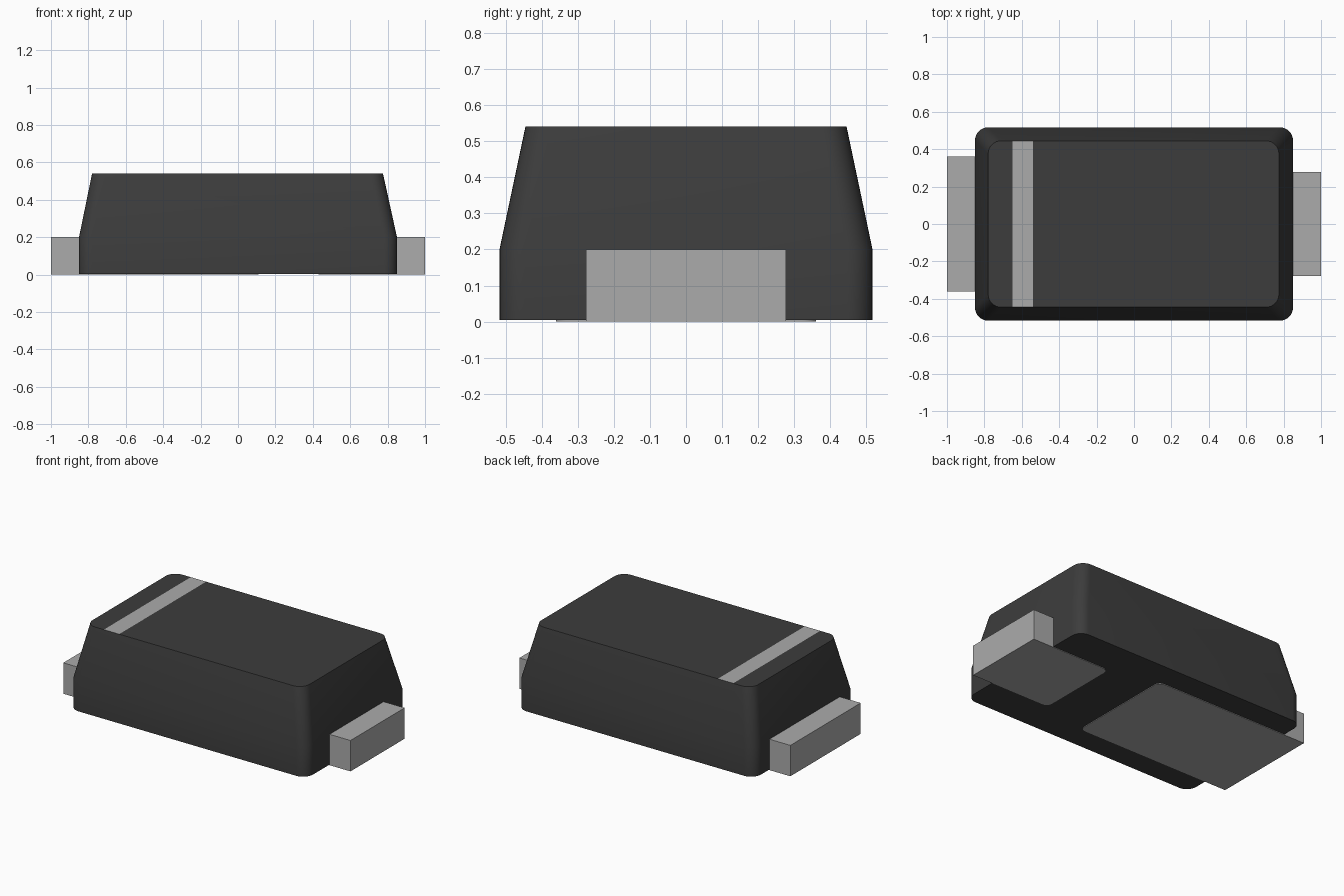
import bpy, bmesh, math

cube = bpy.data.objects.get("Cube")
if cube:
    bpy.data.objects.remove(cube, do_unlink=True)


def material(name, value):
    m = bpy.data.materials.new(name)
    m.use_nodes = True
    colour = (value, value, value, 1)
    m.diffuse_color = colour
    m.node_tree.nodes["Principled BSDF"].inputs["Base Color"].default_value = colour
    return m


BLACK = material("black plastic", 0.046)
GREY = material("light grey metal", 0.41)


def outline(x0, x1, hy, r_left, r_right, steps=8):
    """Counter-clockwise rectangle with separate corner radii at each end."""
    points = []
    corners = [(x1, hy, r_right, 0), (x0, hy, r_left, 90),
               (x0, -hy, r_left, 180), (x1, -hy, r_right, 270)]
    for x, y, r, start in corners:
        if r == 0:
            points.append((x, y))
            continue
        cx = x - math.copysign(r, x - (x0 + x1) / 2)
        cy = y - math.copysign(r, y)
        for i in range(steps + 1):
            a = math.radians(start + 90 * i / steps)
            points.append((cx + r * math.cos(a), cy + r * math.sin(a)))
    return points


def loft(name, sections, materials, stripe=None):
    """Skin a stack of (outline, z) sections and cap both ends."""
    bm = bmesh.new()
    rings = [[bm.verts.new((x, y, z)) for x, y in pts] for pts, z in sections]
    for low, high in zip(rings, rings[1:]):
        n = len(low)
        for i in range(n):
            j = (i + 1) % n
            bm.faces.new((low[i], low[j], high[j], high[i]))
    bm.faces.new(rings[0][::-1])
    top = bm.faces.new(rings[-1])
    if stripe:
        # Cut the top face across and colour the strip between the cuts
        z_top = sections[-1][1]
        for x in stripe:
            tops = [f for f in bm.faces if all(abs(v.co.z - z_top) < 1e-5 for v in f.verts)]
            geom = tops + list({e for f in tops for e in f.edges}) + list({v for f in tops for v in f.verts})
            bmesh.ops.bisect_plane(bm, geom=geom, plane_co=(x, 0, 0), plane_no=(1, 0, 0))
        for f in bm.faces:
            c = f.calc_center_median()
            if c.z > z_top - 1e-4 and stripe[0] < c.x < stripe[1]:
                f.material_index = 1
    mesh = bpy.data.meshes.new(name)
    bm.to_mesh(mesh)
    bm.free()
    for m in materials:
        mesh.materials.append(m)
    ob = bpy.data.objects.new(name, mesh)
    bpy.context.collection.objects.link(ob)
    bpy.ops.object.select_all(action='DESELECT')
    ob.select_set(True)
    bpy.context.view_layer.objects.active = ob
    bpy.ops.object.shade_smooth_by_angle(angle=math.radians(30))
    return ob


# Moulded body: straight base, tapered upper part, painted polarity band
base = outline(-0.85, 0.85, 0.517, 0.07, 0.07)
lid = outline(-0.78, 0.775, 0.445, 0.07, 0.07)
loft("body", [(base, 0.004), (base, 0.2), (lid, 0.541)], [BLACK, GREY], stripe=(-0.65, -0.54))

# Terminals: blocks with rounded inner corners, exposed underneath
for name, x0, x1, hy, rl, rr in [
    ("wide_terminal", -1.0, 0.11, 0.36, 0, 0.04),
    ("narrow_terminal", 0.43, 1.0, 0.277, 0.04, 0),
]:
    pad = outline(x0, x1, hy, rl, rr)
    loft(name, [(pad, 0.0), (pad, 0.2)], [GREY])
